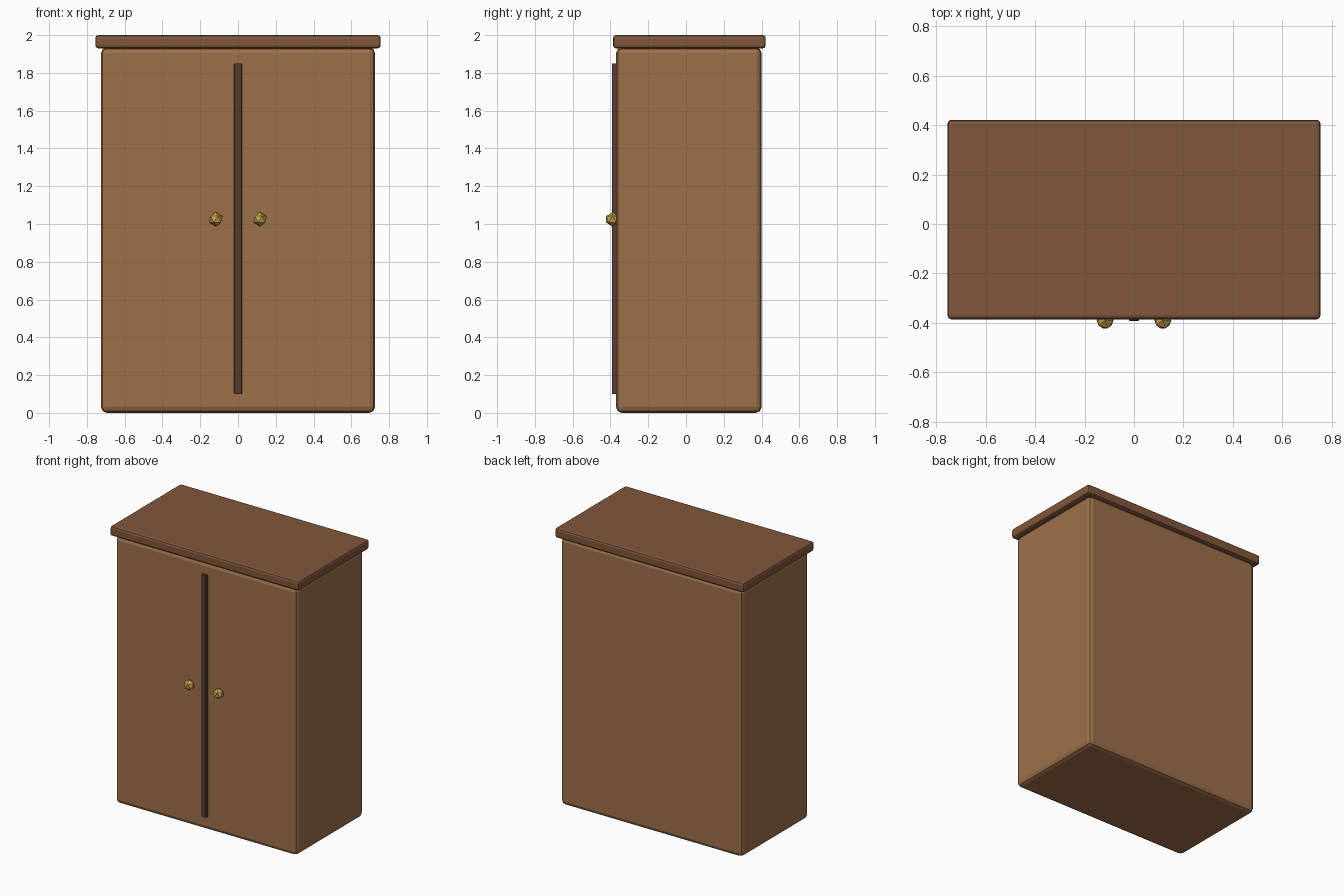
import bpy

if "Cube" in bpy.data.objects:
    bpy.data.objects.remove(bpy.data.objects["Cube"])


def material(name, rgb):
    m = bpy.data.materials.new(name)
    m.diffuse_color = (*rgb, 1)
    m.use_nodes = True
    m.node_tree.nodes["Principled BSDF"].inputs["Base Color"].default_value = m.diffuse_color
    return m


def box(name, lo, hi, mat, bevel):
    center = [(a + b) / 2 for a, b in zip(lo, hi)]
    bpy.ops.mesh.primitive_cube_add(size=1, location=center)
    ob = bpy.context.object
    ob.name = name
    ob.scale = [b - a for a, b in zip(lo, hi)]
    bpy.ops.object.transform_apply(location=False, rotation=False, scale=True)
    ob.data.materials.append(mat)
    mod = ob.modifiers.new("bevel", 'BEVEL')
    mod.width = bevel
    mod.segments = 2
    return ob


wood = material("wood", (0.34, 0.165, 0.07))
dark_wood = material("dark wood", (0.22, 0.095, 0.045))
trim = material("trim", (0.09, 0.045, 0.028))
brass = material("brass", (0.6, 0.38, 0.08))

# Cabinet body and overhanging top
box("cabinet_body", (-0.725, -0.37, 0), (0.725, 0.40, 1.935), wood, 0.03)
box("cornice", (-0.755, -0.386, 1.93), (0.755, 0.422, 2.0), dark_wood, 0.015)

# Strip where the doors meet
box("door_strip", (-0.02, -0.392, 0.10), (0.02, -0.355, 1.85), trim, 0.003)

# Faceted door knobs
for side, x in (("left", -0.117), ("right", 0.117)):
    bpy.ops.mesh.primitive_ico_sphere_add(subdivisions=1, radius=0.038,
                                          location=(x, -0.39, 1.025))
    knob = bpy.context.object
    knob.name = side + "_knob"
    knob.data.materials.append(brass)
